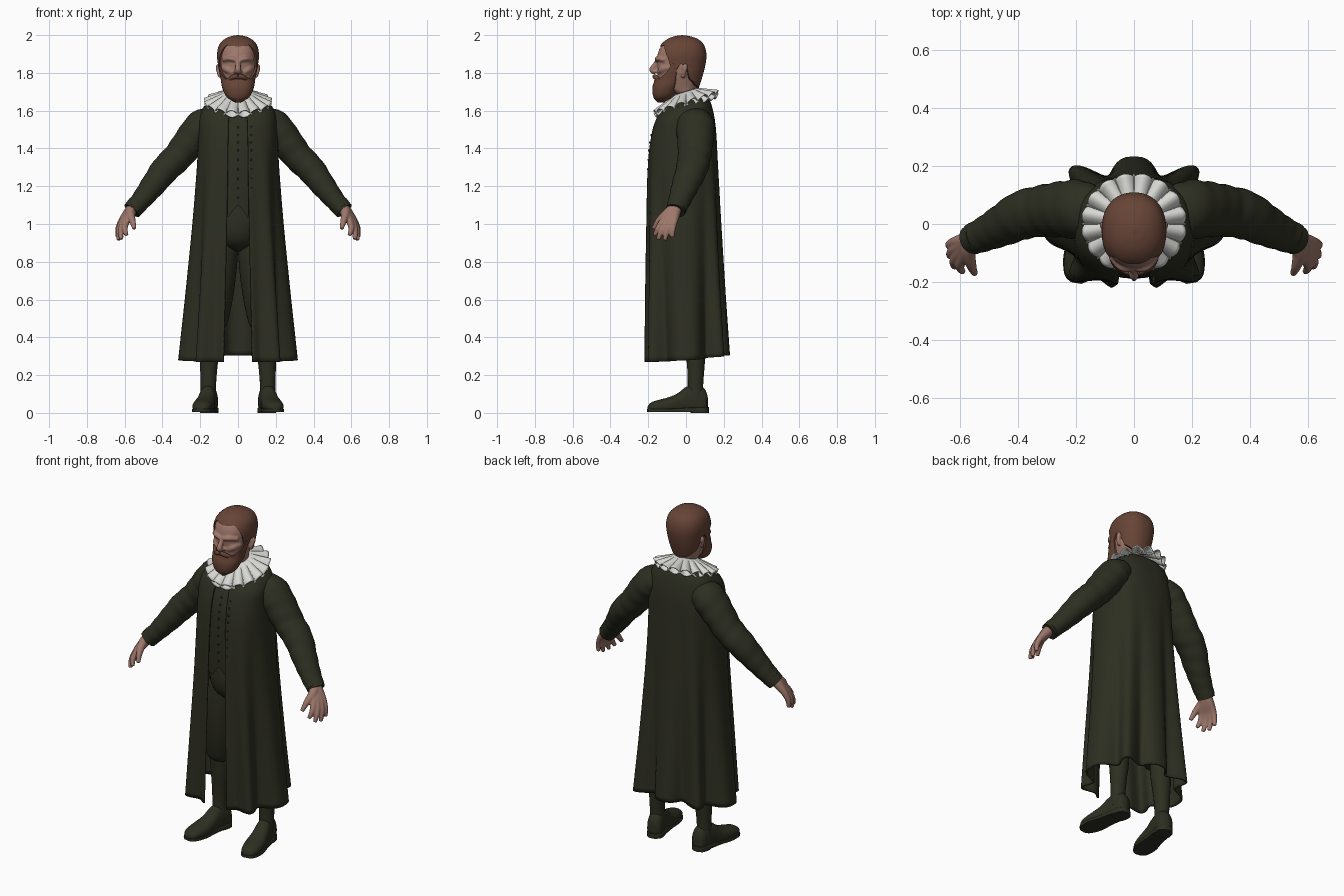
import bpy, bmesh, math
from mathutils import Vector, Matrix

cube = bpy.data.objects.get("Cube")
if cube:
    bpy.data.objects.remove(cube, do_unlink=True)


def material(name, rgb):
    m = bpy.data.materials.new(name)
    m.use_nodes = True
    m.diffuse_color = (*rgb, 1)
    m.node_tree.nodes["Principled BSDF"].inputs["Base Color"].default_value = (*rgb, 1)
    return m


CLOTH = material("dark green cloth", (0.027, 0.028, 0.0155))
SKIN = material("skin", (0.34, 0.185, 0.145))
HAIR = material("brown hair", (0.135, 0.058, 0.037))
LINEN = material("white linen", (0.68, 0.68, 0.65))


def spline(rows, t):
    """Smooth interpolation of table rows keyed by their first value."""
    t = min(max(t, rows[0][0]), rows[-1][0])
    i = 0
    while i < len(rows) - 2 and t > rows[i + 1][0]:
        i += 1
    a, b = rows[i], rows[i + 1]
    p, q = rows[max(i - 1, 0)], rows[min(i + 2, len(rows) - 1)]
    h = b[0] - a[0]
    s = (t - a[0]) / h
    out = []
    for k in range(1, len(a)):
        ma = (b[k] - p[k]) / (b[0] - p[0]) * h
        mb = (q[k] - a[k]) / (q[0] - a[0]) * h
        out.append(a[k] * (1 + 2 * s) * (1 - s) ** 2 + ma * s * (1 - s) ** 2
                   + b[k] * s * s * (3 - 2 * s) + mb * s * s * (s - 1))
    return out


def lerp(rows, t):
    for a, b in zip(rows, rows[1:]):
        if t <= b[0]:
            s = max(0, (t - a[0]) / (b[0] - a[0]))
            return a[1] + (b[1] - a[1]) * s
    return rows[-1][1]


def loft(name, rings, mat, closed=True, caps=True):
    bm = bmesh.new()
    vs = [[bm.verts.new(p) for p in r] for r in rings]
    n = len(rings[0])
    for a, b in zip(vs, vs[1:]):
        for j in range(n if closed else n - 1):
            k = (j + 1) % n
            bm.faces.new((a[j], a[k], b[k], b[j]))
    if caps:
        bm.faces.new(vs[0])
        bm.faces.new(vs[-1])
    bmesh.ops.remove_doubles(bm, verts=bm.verts, dist=0.00005)
    bmesh.ops.recalc_face_normals(bm, faces=bm.faces)
    me = bpy.data.meshes.new(name)
    bm.to_mesh(me)
    bm.free()
    ob = bpy.data.objects.new(name, me)
    bpy.context.collection.objects.link(ob)
    me.materials.append(mat)
    select([ob])
    bpy.ops.object.shade_smooth_by_angle(angle=math.radians(50))
    return ob


def select(obs):
    bpy.ops.object.select_all(action="DESELECT")
    for o in obs:
        o.select_set(True)
    bpy.context.view_layer.objects.active = obs[0]


def spow(v, e):
    return math.copysign(abs(v) ** e, v)


def section(row, phi, n):
    """Point on a rounded section (half width, front, back); phi is 0 at the back."""
    w, f, b = row
    return (w * spow(math.sin(phi), 2 / n),
            (f + b) / 2 + (b - f) / 2 * spow(math.cos(phi), 2 / n))


def tube(name, pts, mat, side=1, n=16, steps=5, wrinkle=0, deep=1):
    rows = [(i, *p) for i, p in enumerate(pts)]
    total = (len(pts) - 1) * steps
    rings = []
    for i in range(total + 1):
        x, y, z, r = spline(rows, i / steps)
        a = Vector(spline(rows, i / steps - 0.1)[:3])
        b = Vector(spline(rows, i / steps + 0.1)[:3])
        d = (b - a).normalized()
        u = d.cross(Vector((0.1, 1, 0.05))).normalized()
        v = d.cross(u) * deep
        ring = []
        for j in range(n):
            t = math.tau * j / n
            rr = r * (1 + wrinkle * math.sin(i * 1.3 + 2 * math.sin(t)))
            p = Vector((x, y, z)) + u * rr * math.cos(t) + v * rr * math.sin(t)
            ring.append((p.x * side, p.y, p.z))
        rings.append(ring)
    return loft(name, rings, mat)


def blend(parts, name, voxel, rounds):
    """Fuse overlapping parts into one smooth skin."""
    select(parts)
    bpy.ops.object.join()
    ob = parts[0]
    ob.name = name
    m = ob.modifiers.new("fuse", "REMESH")
    m.mode, m.voxel_size, m.use_smooth_shade = "VOXEL", voxel, True
    m = ob.modifiers.new("soften", "SMOOTH")
    m.factor, m.iterations = 0.5, rounds
    return ob


def tilt(y, z):
    return z + 0.25 * y * min(1, max(0, (z - 1.4) / 0.2))


# Long open robe with folds deepening toward the hem
ROBE = [(0.27, .312, -.226, .228), (0.6, .277, -.22, .207), (1.0, .237, -.21, .182),
        (1.3, .213, -.2, .165), (1.5, .202, -.178, .152), (1.6, .188, -.15, .13),
        (1.64, .14, -.11, .11), (1.67, .07, -.06, .07)]
edge = math.radians(171)
rings = []
for i in range(49):
    z = 0.27 + 1.4 * i / 48
    depth = 0.27 * max(0, (1.5 - z) / 1.23) ** 1.1
    ring = []
    for j in range(161):
        phi = -edge + 2 * edge * j / 160
        x, y = section(spline(ROBE, z), phi, 2.7)
        front = min(1, max(0, (edge - abs(phi)) / 0.5))
        fold = (1 - math.cos(8 * (phi + 0.165 * math.sin(2 * phi)))) / 2
        k = 1 - depth * fold * (0.25 + 0.75 * front)
        lift = 0.035 * math.cos(phi / 2) ** 4 * max(0, 1 - i / 12)
        ring.append((x * k, y * k, tilt(y, z) + lift))
    rings.append(ring)
robe = loft("robe", rings, CLOTH, closed=False, caps=False)
robe.modifiers.new("thickness", "SOLIDIFY").thickness = 0.01
robe.modifiers["thickness"].offset = 0

# Waistcoat with a notched lower front
VEST = [(1.0, .15, -.175, .12), (1.2, .155, -.187, .13), (1.4, .165, -.182, .13),
        (1.52, .16, -.162, .12), (1.6, .14, -.13, .1), (1.66, .06, -.06, .06)]
HEM = [(0, 1.10), (16, 1.035), (40, 1.06), (180, 1.06)]
rings = []
for i in range(25):
    ring = []
    for j in range(96):
        phi = math.tau * j / 96
        low = lerp(HEM, abs(180 - math.degrees(phi)))
        z = low + (1.66 - low) * i / 24
        x, y = section(spline(VEST, z), phi, 2.4)
        ring.append((x, y, tilt(y, z)))
    rings.append(ring)
loft("waistcoat", rings, CLOTH, caps=False)
for i in range(9):
    z = 1.14 + i * 0.05
    y = spline(VEST, z)[1] - 0.002
    for x in (0, 0.068):
        tube("button", [(x, y - x * .15 + .006, tilt(y, z), .007),
                        (x, y - x * .15 - .006, tilt(y, z), .005)], CLOTH, n=8, steps=1)

# Hips, running up inside the waistcoat
tube("hips", [(0, -.02, 1.3, .13), (0, -.02, 1.12, .14), (0, -.015, .98, .145), (0, -.005, .9, .11),
              (0, .0, .86, .05)], CLOTH, n=32)

for side, label in ((1, "left"), (-1, "right")):
    # Sleeves and cuffs
    tube(label + "_sleeve", [(.12, .045, 1.545, .07), (.185, .05, 1.52, .09), (.25, .05, 1.445, .086),
                             (.315, .045, 1.36, .079), (.385, .03, 1.29, .075), (.45, -.003, 1.205, .065),
                             (.505, -.03, 1.135, .055), (.555, -.052, 1.078, .048)],
         CLOTH, side, 28, 6, 0.02, 1.12)
    tube(label + "_cuff", [(.537, -.043, 1.1, .052), (.562, -.055, 1.07, .05)], CLOTH, side, 24, 2)

    # Hands: each finger runs from the wrist through its knuckle
    wrist = (.555, -.052, 1.09, .032)
    tips = [((.593, -.125, 1.01), (.59, -.165, .94)), ((.607, -.108, 1.005), (.618, -.148, .918)),
            ((.616, -.086, 1.005), (.632, -.112, .914)), ((.616, -.062, 1.015), (.637, -.073, .93))]
    fingers = []
    for k, t in tips:
        mid = [(a + b) / 2 + c for a, b, c in zip(k, t, (.008, -.003, 0))]
        fingers.append(tube("finger", [wrist, (*[(a + b) / 2 for a, b in zip(k, wrist)], .027),
                                       (*k, .019), (*mid, .0155), (*t, .011)], SKIN, side, 12))
    fingers.append(tube("thumb", [wrist, (.57, -.095, 1.06, .026), (.56, -.142, 1.02, .018),
                                  (.548, -.172, .975, .011)], SKIN, side, 12))
    blend(fingers, label + "_hand", 0.0045, 4)

    # Breeches and stockings
    tube(label + "_breeches", [(.075, -.015, 1.02, .07), (.088, -.01, .9, .09), (.108, 0, .75, .1),
                               (.125, .015, .6, .096), (.14, .03, .48, .082), (.145, .035, .45, .06)],
         CLOTH, side, 24)
    tube(label + "_stocking", [(.15, .035, .5, .055), (.15, .05, .36, .056), (.155, .052, .24, .046),
                               (.157, .05, .14, .041), (.157, .05, .06, .045)], CLOTH, side, 20)

    # Shoes with sole and heel, toes turned out
    SHOE = [(-.255, .015, .035), (-.24, .038, .054), (-.2, .052, .068), (-.14, .056, .084),
            (-.09, .05, .107), (-.05, .046, .138), (.0, .045, .148), (.04, .043, .135),
            (.06, .032, .11), (.065, .01, .09)]
    SOLE = [(-.257, .018, .02), (-.24, .042, .022), (-.17, .059, .022), (-.08, .05, .026),
            (.0, .048, .03), (.055, .04, .03), (.07, .012, .03)]
    HEEL = [(-.02, .04, .03), (.0, .047, .03), (.05, .042, .03), (.07, .015, .03)]
    turn = Matrix.Rotation(math.radians(10), 3, "Z")
    for part, rows, floor, n in (("shoe", SHOE, .015, 2.3), ("sole", SOLE, .006, 8), ("heel", HEEL, 0, 8)):
        rings = []
        for i in range(31):
            y = rows[0][0] + (rows[-1][0] - rows[0][0]) * i / 30
            w, h = spline(rows, y)
            ring = []
            for j in range(28):
                a = math.tau * j / 28
                p = turn @ Vector((w * spow(math.cos(a), 2 / n), y,
                                   max(floor, floor + (h - floor) * (.35 + .65 * spow(math.sin(a), 2 / n)))))
                ring.append(((p.x + .155) * side, p.y + .05, p.z))
            rings.append(ring)
        loft(label + "_" + part, rings, CLOTH)

# Head and neck with fused face features
SKULL = [(1.58, .06, -.03, .075), (1.68, .058, -.04, .06), (1.71, .065, -.1, .054),
         (1.76, .08, -.147, .068), (1.81, .093, -.15, .086), (1.86, .098, -.153, .096),
         (1.91, .099, -.147, .1), (1.95, .085, -.122, .085), (1.985, .04, -.06, .03)]
rings = []
for i in range(41):
    z = 1.58 + .405 * i / 40
    rings.append([(*section(spline(SKULL, z), math.tau * j / 48, 2.25), z) for j in range(48)])
face = [loft("head", rings, SKIN)]
face.append(tube("nose", [(0, -.145, 1.872, .012), (0, -.165, 1.842, .013), (0, -.178, 1.816, .017),
                          (0, -.16, 1.802, .014)], SKIN))
for side in (1, -1):
    face.append(tube("brow", [(.01, -.155, 1.868, .012), (.045, -.148, 1.876, .013),
                              (.08, -.113, 1.868, .01)], SKIN, side))
    face.append(tube("cheek", [(.03, -.142, 1.8, .012), (.055, -.125, 1.818, .02), (.08, -.09, 1.83, .014)], SKIN, side))
    face.append(tube("nostril", [(.012, -.165, 1.808, .009), (.016, -.148, 1.806, .01)], SKIN, side))
    face.append(tube("ear", [(.094, -.016, 1.775, .009), (.1, -.012, 1.8, .012),
                             (.104, -.004, 1.83, .014), (.1, -.004, 1.848, .008)], SKIN, side))
blend(face, "head", 0.0055, 3)


def hairy(name, rows, line, low, high, rise):
    """Shell over the head; its free edge follows the given hairline and tucks inward."""
    rings = []
    for i in range(-1, 25):
        ring = []
        for j in range(96):
            phi = math.tau * j / 96
            a = abs(180 - math.degrees(phi))
            stop = lerp(line, a)
            s = max(i, 0) / 24
            z = stop + ((high if rise else low) - stop) * (s * (2 - s))
            x, y = section(spline(rows, z), phi, 2.25)
            k = 0.86 if i < 0 else 1
            ring.append((x * k, (y + .03) * k - .03, z))
        rings.append(ring)
    return loft(name, rings, HAIR)


# Hair cap, beard and moustache; hairline angles run from front to back
CAP = [(1.71, .07, -.1, .064), (1.78, .096, -.145, .087), (1.85, .107, -.157, .104), (1.9, .111, -.154, .108),
       (1.95, .099, -.132, .094), (1.98, .07, -.097, .062), (1.995, .035, -.057, .018), (2.0, .002, -.021, -.019)]
hairy("hair", CAP, [(0, 1.94), (14, 1.942), (35, 1.948), (48, 1.92), (60, 1.88), (70, 1.82),
                    (80, 1.81), (90, 1.85), (102, 1.83), (112, 1.77), (140, 1.735), (180, 1.72)], 1.7, 2.0, True)
BEARD = [(1.642, .012, -.15, -.11), (1.67, .058, -.172, -.07), (1.72, .083, -.178, -.03),
         (1.77, .092, -.165, .02), (1.82, .102, -.157, .05), (1.87, .107, -.152, .08)]
hairy("beard", BEARD, [(0, 1.768), (25, 1.772), (45, 1.768), (66, 1.8), (78, 1.85), (88, 1.84),
                       (98, 1.77), (120, 1.71), (180, 1.70)], 1.642, 1.87, False)
for side, label in ((1, "left"), (-1, "right")):
    tube(label + "_moustache", [(0, -.166, 1.782, .011), (.025, -.162, 1.778, .013),
                                (.05, -.14, 1.76, .01), (.062, -.125, 1.745, .005)], HAIR, side, 12)

# Ruff of broad rounded pleats in two layers, lower at the front
for name, drop, size, turned in (("ruff_upper", 0, 1, 1), ("ruff_lower", .024, .97, -1)):
    rings = []
    for i in range(11):
        v = i / 10
        ring = []
        for j in range(256):
            a = math.tau * j / 256
            wave = turned * (2 * abs(math.sin(8 * a)) ** 0.8 - 1.2)
            r = (.062 + .112 * v) * size * (1 + .035 * v * wave)
            x, y = r * 1.02 * math.cos(a), r * .98 * math.sin(a)
            ring.append((x, y, 1.648 + .31 * y + .055 * (1 - v) - drop * v + .011 * v * wave))
        rings.append(ring)
    ruff = loft(name, rings, LINEN, caps=False)
    ruff.modifiers.new("thickness", "SOLIDIFY").thickness = 0.006
